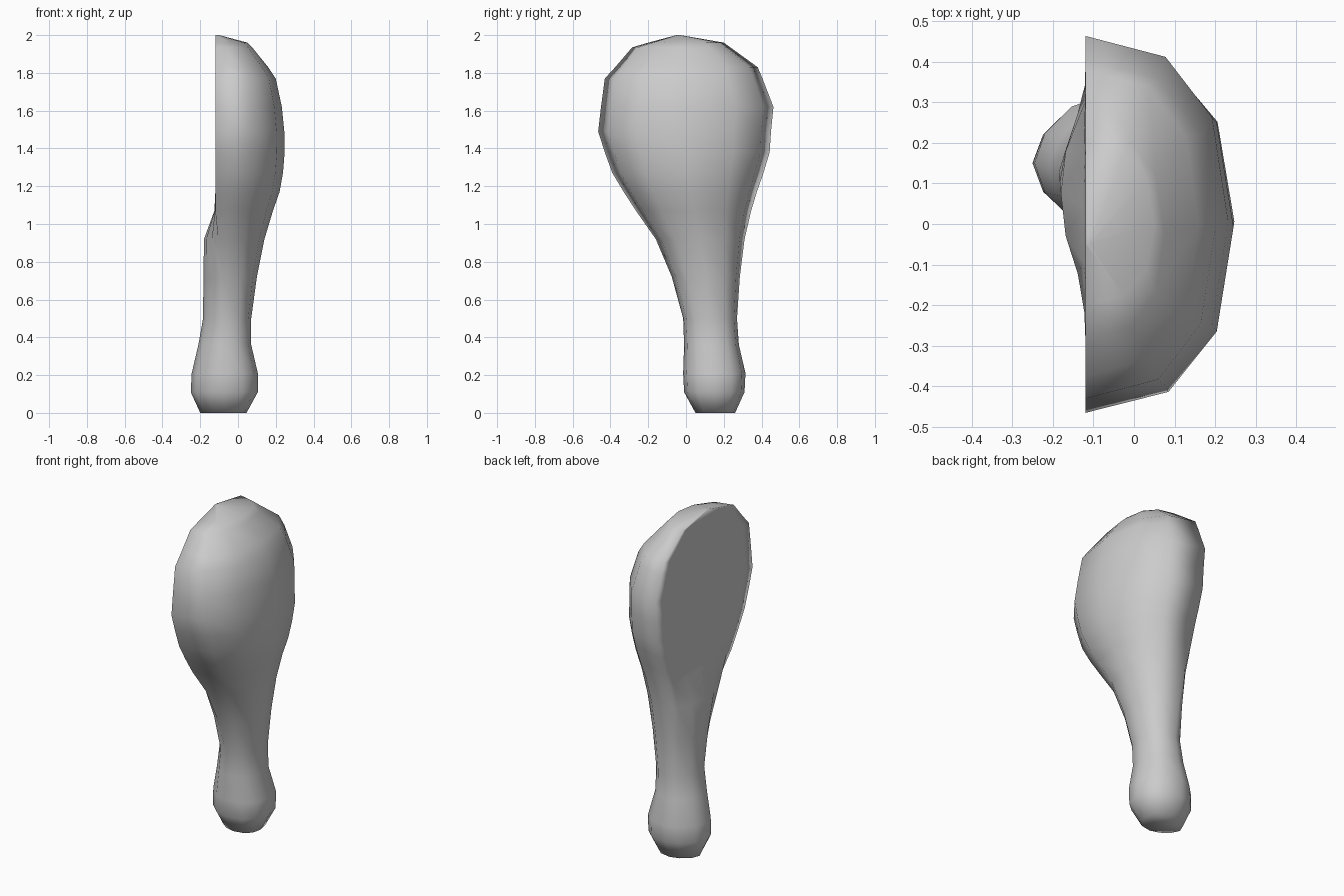
import bpy, bmesh, math

# Cross-sections going up: z, y left, y right, rim x, outer x, back x
SECTIONS = [
    (0.00, 0.05, 0.26, -0.07, 0.045, -0.20),
    (0.11, -0.01, 0.31, -0.08, 0.105, -0.25),
    (0.21, -0.015, 0.315, -0.08, 0.105, -0.245),
    (0.36, -0.01, 0.28, -0.08, 0.07, -0.21),
    (0.50, -0.015, 0.27, -0.07, 0.07, -0.185),
    (0.72, -0.075, 0.285, -0.085, 0.10, -0.183),
    (0.92, -0.16, 0.31, -0.105, 0.14, -0.18),
    (1.07, -0.265, 0.345, -0.12, 0.185, -0.125),
    (1.17, -0.33, 0.375, -0.12, 0.22, -0.12),
    (1.27, -0.39, 0.41, -0.12, 0.238, -0.12),
    (1.38, -0.43, 0.443, -0.12, 0.247, -0.118),
    (1.49, -0.465, 0.45, -0.12, 0.245, -0.117),
    (1.62, -0.45, 0.463, -0.12, 0.232, -0.117),
    (1.77, -0.43, 0.405, -0.12, 0.20, -0.118),
    (1.83, -0.375, 0.38, -0.12, 0.16, -0.12),
    (1.935, -0.285, 0.235, -0.12, 0.075, -0.12),
    (1.96, -0.20, 0.20, -0.12, 0.05, -0.12),
    (2.00, -0.05, -0.03, -0.12, -0.10, -0.12),
]
N = 6  # segments per half section


def half_curve(a, power):
    c, s = math.cos(a), max(math.sin(a), 0.0)
    e = 2 / power
    return math.copysign(abs(c) ** e, c), s ** e


def ring(bm, z, yl, yr, rim, outer, back):
    mid, half = (yl + yr) / 2, (yr - yl) / 2
    pts = []
    # domed front of the section, rim to rim
    for i in range(N + 1):
        u, v = half_curve(math.pi * i / N, 2.4)
        pts.append((rim + (outer - rim) * v, mid + half * u, z))
    # back: flat on the head, ridged on the handle
    for i in range(N - 1, 0, -1):
        u, v = half_curve(math.pi * i / N, 1.7)
        pts.append((rim + (back - rim) * v, mid + half * u, z))
    return [bm.verts.new(p) for p in pts]


# Half-round head with a flat back, flowing into a knobbed handle
bm = bmesh.new()
rings = [ring(bm, *s) for s in SECTIONS]
for lo, hi in zip(rings, rings[1:]):
    for i in range(len(lo)):
        j = (i + 1) % len(lo)
        bm.faces.new((lo[i], lo[j], hi[j], hi[i]))
bm.faces.new(rings[0][::-1])
bm.faces.new(rings[-1])
bmesh.ops.recalc_face_normals(bm, faces=bm.faces[:])
for f in bm.faces:
    f.smooth = True
mesh = bpy.data.meshes.new("drumstick")
bm.to_mesh(mesh)
bm.free()
body = bpy.data.objects.new("drumstick", mesh)
bpy.context.collection.objects.link(body)
